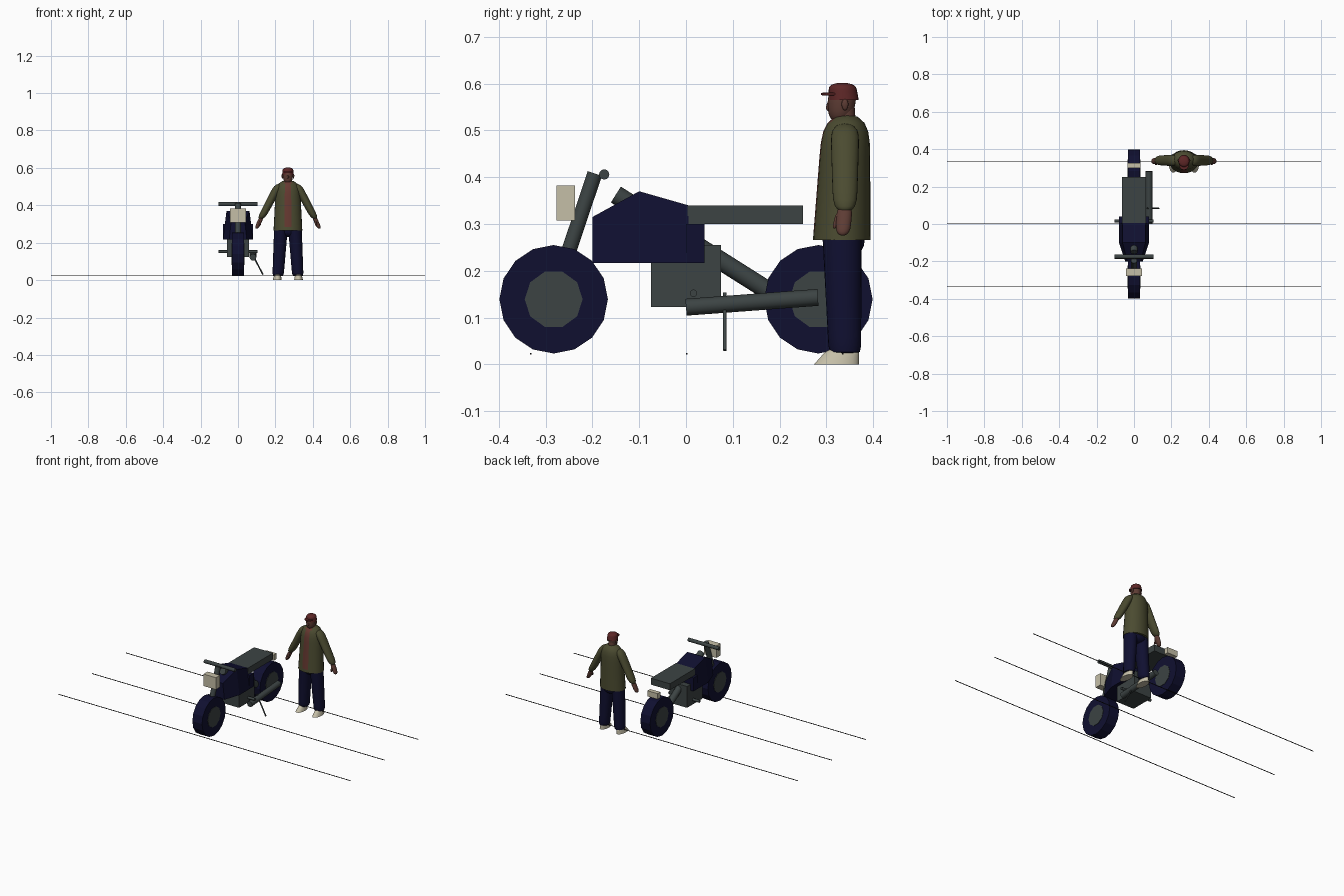
import bpy, bmesh, math
from mathutils import Vector

default_cube = bpy.data.objects.get("Cube")
if default_cube:
    bpy.data.objects.remove(default_cube, do_unlink=True)


def material(name, red, green, blue):
    mat = bpy.data.materials.new(name)
    mat.use_nodes = True
    colour = (red, green, blue, 1)
    mat.diffuse_color = colour
    shader = next(n for n in mat.node_tree.nodes if n.type == "BSDF_PRINCIPLED")
    shader.inputs["Base Color"].default_value = colour
    shader.inputs["Roughness"].default_value = 0.8
    return mat


navy = material("dark navy", 0.005, 0.005, 0.03)
grey = material("dark grey", 0.045, 0.057, 0.057)
cream = material("cream", 0.56, 0.52, 0.39)
olive = material("olive", 0.07, 0.07, 0.03)
skin = material("brown skin", 0.11, 0.045, 0.034)
maroon = material("maroon", 0.11, 0.02, 0.02)
shirt_red = material("shirt red brown", 0.13, 0.04, 0.03)
black = material("black", 0.01, 0.01, 0.01)


def finish(name, bm, *materials, smooth=False):
    bmesh.ops.recalc_face_normals(bm, faces=bm.faces)
    mesh = bpy.data.meshes.new(name)
    bm.to_mesh(mesh)
    bm.free()
    for mat in materials:
        mesh.materials.append(mat)
    obj = bpy.data.objects.new(name, mesh)
    bpy.context.scene.collection.objects.link(obj)
    if smooth:
        bpy.ops.object.select_all(action="DESELECT")
        obj.select_set(True)
        bpy.context.view_layer.objects.active = obj
        bpy.ops.object.shade_smooth_by_angle(angle=math.radians(60))


def join_rings(rings):
    """Join equal rings of points into a closed tube."""
    bm = bmesh.new()
    loops = [[bm.verts.new(point) for point in ring] for ring in rings]
    for lower, upper in zip(loops, loops[1:]):
        for i in range(len(lower)):
            bm.faces.new((lower[i - 1], lower[i], upper[i], upper[i - 1]))
    bm.faces.new(loops[0])
    bm.faces.new(loops[-1])
    return bm


def circle(sides):
    angles = [math.tau * i / sides for i in range(sides)]
    return [(math.cos(a), math.sin(a)) for a in angles]


def box(name, width, back_to_front, heights, mat):
    """Block centred across the width."""
    sides = (-width / 2, width / 2)
    (near, far), (low, high) = back_to_front, heights
    rings = [[(x, near, low), (x, far, low), (x, far, high), (x, near, high)]
             for x in sides]
    finish(name, join_rings(rings), mat)


def disc(name, y, half_width, radius, sides, mat):
    """Upright wheel part turning about the x axis."""
    rings = [[(x, y + radius * c, AXLE + radius * s) for c, s in circle(sides)]
             for x in (-half_width, half_width)]
    finish(name, join_rings(rings), mat)


def rod(name, start, end, radius, mat):
    start, end = Vector(start), Vector(end)
    turn = (end - start).to_track_quat("Z", "Y")
    offsets = [turn @ Vector((c, s, 0)) * radius for c, s in circle(12)]
    rings = [[point + offset for offset in offsets] for point in (start, end)]
    finish(name, join_rings(rings), mat, smooth=True)


def blob(name, start, end, widths, mat, depth=1, power=4, flat_base=False,
         second=None, rule=None):
    """Tapered soft form: level ellipses from start to end, rounded at the ends."""
    start, end = Vector(start), Vector(end)
    steps = 14
    rings = []
    for i in range(steps):
        s = -math.cos(math.pi * (i + 0.3) / (steps - 0.4))
        t = (s + 1) / 2
        centre = start.lerp(end, t)
        radius = widths[0] + (widths[1] - widths[0]) * t
        if s > 0 or not flat_base:
            radius *= math.sqrt(1 - abs(s) ** power)
        rings.append([centre + Vector((c, s * depth, 0)) * radius
                      for c, s in circle(24)])
    bm = join_rings(rings)
    if second:
        for face in bm.faces:
            face.material_index = int(rule(face.calc_center_median()))
    finish(name, bm, mat, *([second] if second else []), smooth=True)


# Ground lines
for label, place in (("front", -1), ("middle", 0), ("rear", 1)):
    y = place / 3
    box(label + "_ground_line", 2, (y, y + 0.003), (0.021, 0.024), black)

# Wheels with hubs
AXLE = 0.139
for label, y in (("front", -0.283), ("rear", 0.283)):
    disc(label + "_tyre", y, 0.033, 0.116, 16, navy)
    disc(label + "_hub", y, 0.035, 0.062, 10, grey)

# Tank: cross-sections narrower at the top, tapering toward the fork
TANK_BASE = 0.217
sections = []
for y, top, half in ((-0.2, 0.315, 0.047), (-0.1, 0.37, 0.08), (0.005, 0.34, 0.08)):
    shoulder = half * 0.77
    sections.append([(-half, y, TANK_BASE), (half, y, TANK_BASE),
                     (shoulder, y, top), (-shoulder, y, top)])
finish("tank", join_rings(sections), navy)
box("tank_rear", 0.16, (0, 0.04), (TANK_BASE, 0.3), navy)

# Seat, engine and lamps
box("seat", 0.13, (0.003, 0.25), (0.3, 0.34), grey)
box("engine", 0.12, (-0.075, 0.075), (0.123, 0.255), grey)
box("headlight", 0.084, (-0.277, -0.237), (0.308, 0.382), cream)
box("tail_light", 0.07, (0.3, 0.327), (0.265, 0.3), cream)

# Tubes and bars
rod("frame_tube", (0, -0.15, 0.363), (0, 0.2, 0.142), 0.02, grey)
rod("front_fork", (0, -0.258, 0.22), (0, -0.195, 0.408), 0.016, grey)
for name, y, z, radius in (("handlebar", -0.175, 0.406, 0.011),
                           ("foot_pegs", 0.016, 0.152, 0.008)):
    rod(name, (-0.105, y, z), (0.105, y, z), radius, grey)
rod("exhaust", (0.08, 0, 0.122), (0.08, 0.282, 0.143), 0.018, grey)
rod("kickstand", (0.07, 0.083, 0.152), (0.133, 0.083, 0.03), 0.004, grey)

# Standing figure
CX, CY = 0.267, 0.34


def front_opening(point):
    return abs(point.x - CX) < 0.017 and point.y < CY and point.z > 0.29


blob("jacket", (CX, 0.333, 0.265), (CX, 0.343, 0.535), (0.077, 0.063), olive,
     depth=0.8, power=6, flat_base=True, second=shirt_red, rule=front_opening)
blob("hips", (CX, CY, 0.23), (CX, CY, 0.33), (0.06, 0.06), navy, depth=0.7)

for label, side in (("left", 1), ("right", -1)):
    def limb(part, upper, lower, *args, **options):
        """Place a form on this side, given offsets from the body's middle."""
        ends = [(CX + side * x, y, z) for x, y, z in (upper, lower)]
        blob(f"{label}_{part}", *ends, *args, **options)

    # Arms
    limb("sleeve", (0.045, CY, 0.515), (0.146, CY, 0.325), (0.026, 0.021), olive,
         depth=1.2, power=8)
    limb("hand", (0.14, CY, 0.34), (0.168, 0.335, 0.275), (0.013, 0.012), skin,
         depth=1.3)
    limb("thumb", (0.148, 0.327, 0.325), (0.15, 0.317, 0.29), (0.006, 0.005), skin)
    # Legs and shoes
    limb("trouser_leg", (0.036, 0.333, 0.3), (0.053, CY, 0.02), (0.037, 0.03), navy,
         depth=1.15, power=40)
    limb("shoe", (0.057, 0.322, 0), (0.055, 0.338, 0.036), (0.024, 0.016), cream,
         depth=2, flat_base=True)
    # Ears
    limb("ear", (0.029, CY, 0.543), (0.03, CY, 0.567), (0.004, 0.005), skin,
         depth=1.6, power=2)

# Head
blob("neck", (CX, 0.343, 0.505), (CX, CY, 0.56), (0.021, 0.02), skin, power=20)
blob("head", (CX, 0.329, 0.515), (CX, 0.336, 0.595), (0.023, 0.03), skin,
     depth=1.1, power=3)
blob("nose", (CX, 0.304, 0.542), (CX, 0.307, 0.567), (0.007, 0.003), skin, power=2)

# Cap
blob("cap_crown", (CX, 0.337, 0.565), (CX, 0.334, 0.602), (0.031, 0.027), maroon,
     depth=1.05, flat_base=True)
blob("cap_brim", (CX, 0.314, 0.575), (CX, 0.314, 0.581), (0.025, 0.025), maroon,
     power=20)
